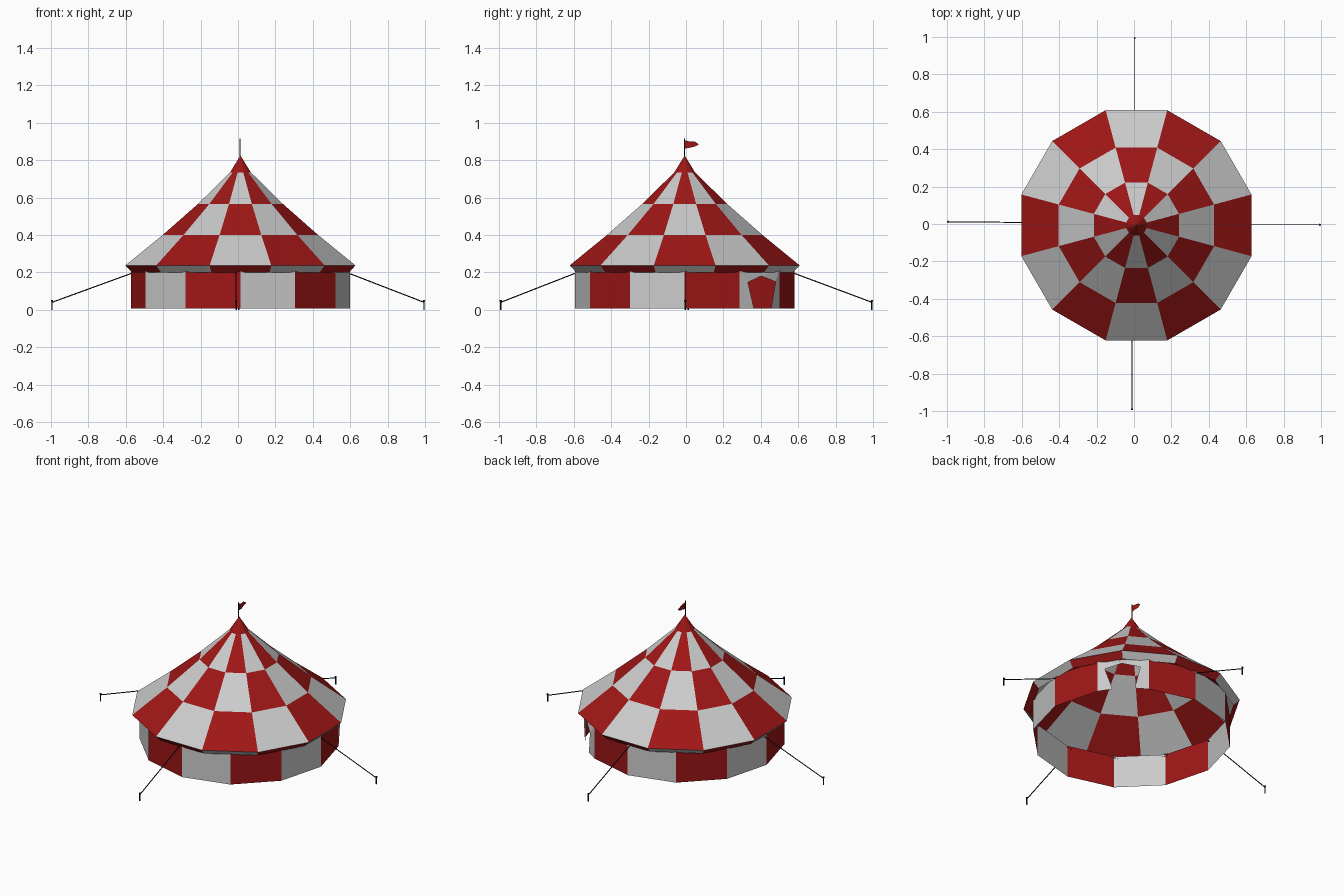
import bpy, bmesh
from math import cos, sin, radians
from mathutils import Vector

if "Cube" in bpy.data.objects:
    bpy.data.objects.remove(bpy.data.objects["Cube"])

CX, CY, N = 0.013, -0.007, 12


def material(name, rgb):
    m = bpy.data.materials.new(name)
    m.diffuse_color = (*rgb, 1)
    m.use_nodes = True
    m.node_tree.nodes["Principled BSDF"].inputs["Base Color"].default_value = m.diffuse_color
    return m


RED = material("red_cloth", (0.35, 0.008, 0.008))
WHITE = material("white_cloth", (0.8, 0.8, 0.8))
BLACK = material("black", (0.01, 0.01, 0.012))


def finish(bm, name, mats):
    me = bpy.data.meshes.new(name)
    bm.to_mesh(me)
    bm.free()
    for m in mats:
        me.materials.append(m)
    ob = bpy.data.objects.new(name, me)
    bpy.context.collection.objects.link(ob)
    return ob


def ring(bm, r, z, start):
    return [bm.verts.new((CX + r * cos(radians(start + 30 * k)),
                          CY + r * sin(radians(start + 30 * k)), z)) for k in range(N)]


def rod(bm, a, b, r, sides=6):
    a, b = Vector(a), Vector(b)
    d = b - a
    mat = d.to_track_quat('Z', 'Y').to_matrix().to_4x4()
    mat.translation = (a + b) / 2
    bmesh.ops.create_cone(bm, cap_ends=True, segments=sides, radius1=r, radius2=r,
                          depth=d.length, matrix=mat)


# Chequered roof: slanted eave edge, three bands and a red cap
bm = bmesh.new()
profile = [(0.60, 0.20), (0.637, 0.237), (0.43, 0.40), (0.236, 0.565), (0.057, 0.735)]
rings = [ring(bm, r, z, -15) for r, z in profile]
for i, (lo, hi) in enumerate(zip(rings, rings[1:])):
    for k in range(N):
        f = bm.faces.new((lo[k], lo[(k + 1) % N], hi[(k + 1) % N], hi[k]))
        f.material_index = (k + i + 1) % 2
tip = bm.verts.new((CX, CY, 0.825))
for k in range(N):
    bm.faces.new((rings[-1][k], rings[-1][(k + 1) % N], tip))
finish(bm, "roof", [RED, WHITE])

# Striped wall with a pentagonal doorway in the back right panel
bm = bmesh.new()
lo, hi = ring(bm, 0.586, 0.008, 0), ring(bm, 0.586, 0.215, 0)
for k in range(N):
    n = (k + 1) % N
    if k == 1:
        a, b = lo[k].co, lo[n].co
        out = Vector((1, 1, 0)).normalized() * 0.018
        door = []
        for t, z in ((0.30, 0.008), (0.15, 0.147), (0.48, 0.18), (0.84, 0.15), (0.73, 0.008)):
            p = a.lerp(b, t) + out
            door.append(bm.verts.new((p.x, p.y, z)))
        bl, sl, top, sr, br = door
        quads = [(lo[k], bl, sl, hi[k]), (hi[k], sl, top),
                 (hi[k], top, hi[n]), (hi[n], top, sr), (hi[n], sr, br, lo[n])]
    else:
        quads = [(lo[k], lo[n], hi[n], hi[k])]
    for q in quads:
        bm.faces.new(q).material_index = k % 2
finish(bm, "wall", [RED, WHITE])

# Guy ropes and stakes on four sides
ropes, stakes = bmesh.new(), bmesh.new()
for (sx, sy), (rx, ry) in (((-0.994, 0.012), (-0.56, 0.008)), ((0.994, -0.004), (0.585, -0.004)),
                           ((0.004, 0.994), (0.004, 0.57)), ((-0.01, -0.99), (-0.01, -0.585))):
    rod(ropes, (sx, sy, 0.04), (rx, ry, 0.198), 0.003)
    rod(stakes, (sx, sy, 0.0), (sx, sy, 0.045), 0.004)
    rod(stakes, (sx, sy, 0.043), (sx, sy, 0.051), 0.006)
finish(ropes, "guy_ropes", [BLACK])
finish(stakes, "stakes", [BLACK])

# Flag pole
bm = bmesh.new()
rod(bm, (0.01, -0.008, 0.80), (0.01, -0.008, 0.915), 0.003)
finish(bm, "flag_pole", [BLACK])

# Rippled pennant pointing to the back
bm = bmesh.new()
top = [(-0.008, 0.906), (0.018, 0.900), (0.045, 0.900), (0.068, 0.886)]
bot = [(-0.008, 0.862), (0.018, 0.866), (0.045, 0.872), (0.068, 0.882)]
tv, bv = ([bm.verts.new((0.01 + dx, y, z)) for (y, z), dx in zip(e, (0, 0.003, -0.003, 0))]
          for e in (top, bot))
for i in range(3):
    bm.faces.new((bv[i], bv[i + 1], tv[i + 1], tv[i]))
finish(bm, "flag", [RED])
